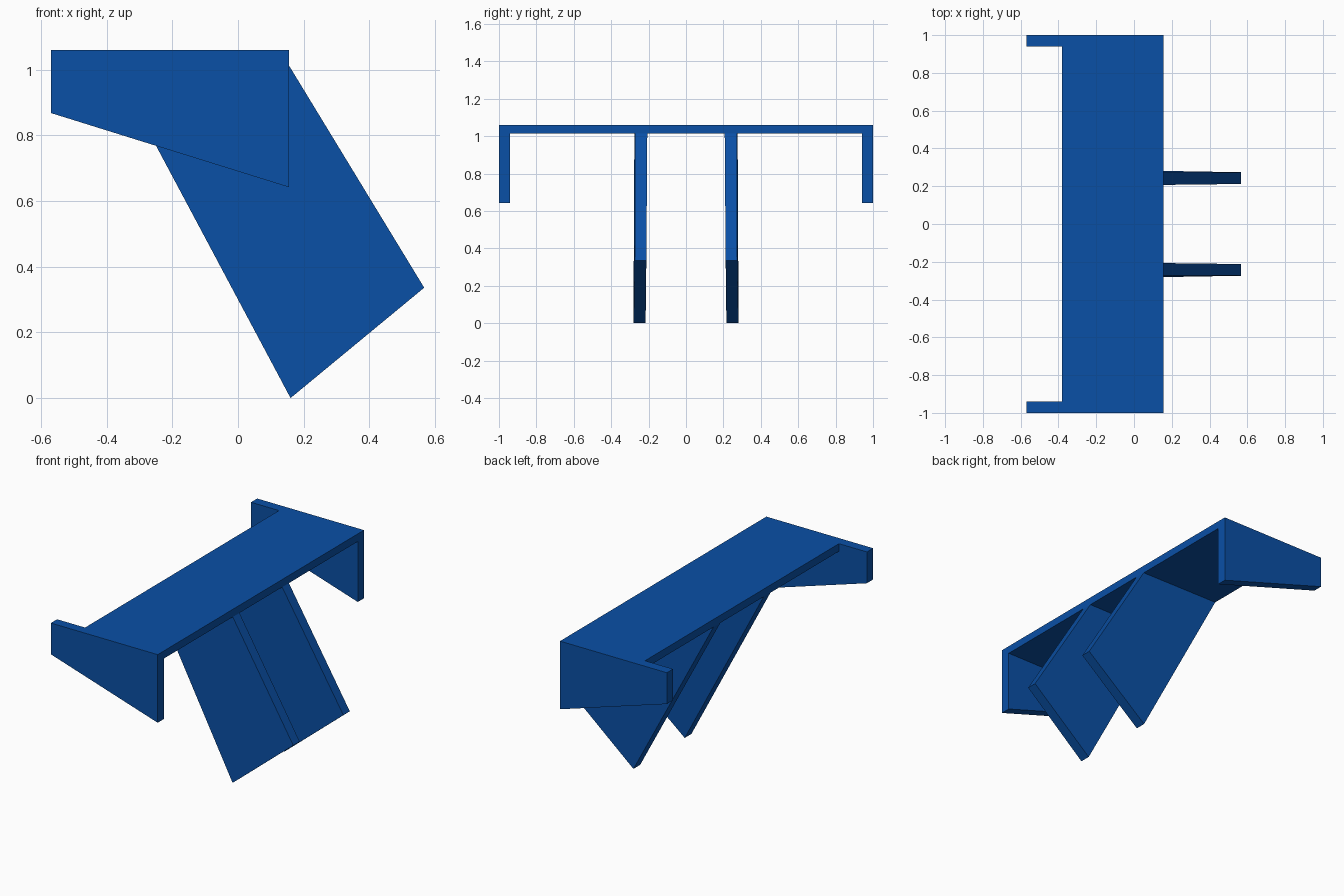
import bpy
import bmesh

cube = bpy.data.objects.get("Cube")
if cube:
    bpy.data.objects.remove(cube, do_unlink=True)

blue = bpy.data.materials.new("deep blue")
blue.use_nodes = True
colour = (0.003, 0.08, 0.38, 1)
blue.diffuse_color = colour
blue.node_tree.nodes["Principled BSDF"].inputs["Base Color"].default_value = colour


def slab(name, profile, inner, outer):
    """Prism from an (x, z) profile; inner and outer give y at each corner."""
    bm = bmesh.new()
    a = [bm.verts.new((x, y, z)) for (x, z), y in zip(profile, inner)]
    b = [bm.verts.new((x, y, z)) for (x, z), y in zip(profile, outer)]
    bm.faces.new(a)
    bm.faces.new(b[::-1])
    n = len(profile)
    for i in range(n):
        j = (i + 1) % n
        bm.faces.new((a[j], a[i], b[i], b[j]))
    bmesh.ops.recalc_face_normals(bm, faces=bm.faces)
    mesh = bpy.data.meshes.new(name)
    bm.to_mesh(mesh)
    bm.free()
    mesh.materials.append(blue)
    obj = bpy.data.objects.new(name, mesh)
    bpy.context.collection.objects.link(obj)
    return obj


TOP, UNDER = 1.06, 1.013
FRONT, REAR = -0.38, 0.155

# Flat wing board between the end plates
board = [(FRONT, UNDER), (REAR, UNDER), (REAR, TOP), (FRONT, TOP)]
slab("wing_board", board, [-0.94] * 4, [0.94] * 4)

# Tapered end plates and slightly splayed, slanted struts
end = [(-0.57, 0.868), (REAR, 0.642), (REAR, TOP), (-0.57, TOP)]
strut = [(0.16, 0), (0.567, 0.336), (REAR, UNDER), (FRONT, UNDER)]
for side, s in (("back", 1), ("front", -1)):
    slab(side + "_end_plate", end, [s * 0.94] * 4, [s] * 4)
    slab(side + "_strut", strut,
         [s * y for y in (0.216, 0.212, 0.207, 0.21)],
         [s * y for y in (0.281, 0.274, 0.272, 0.276)])
